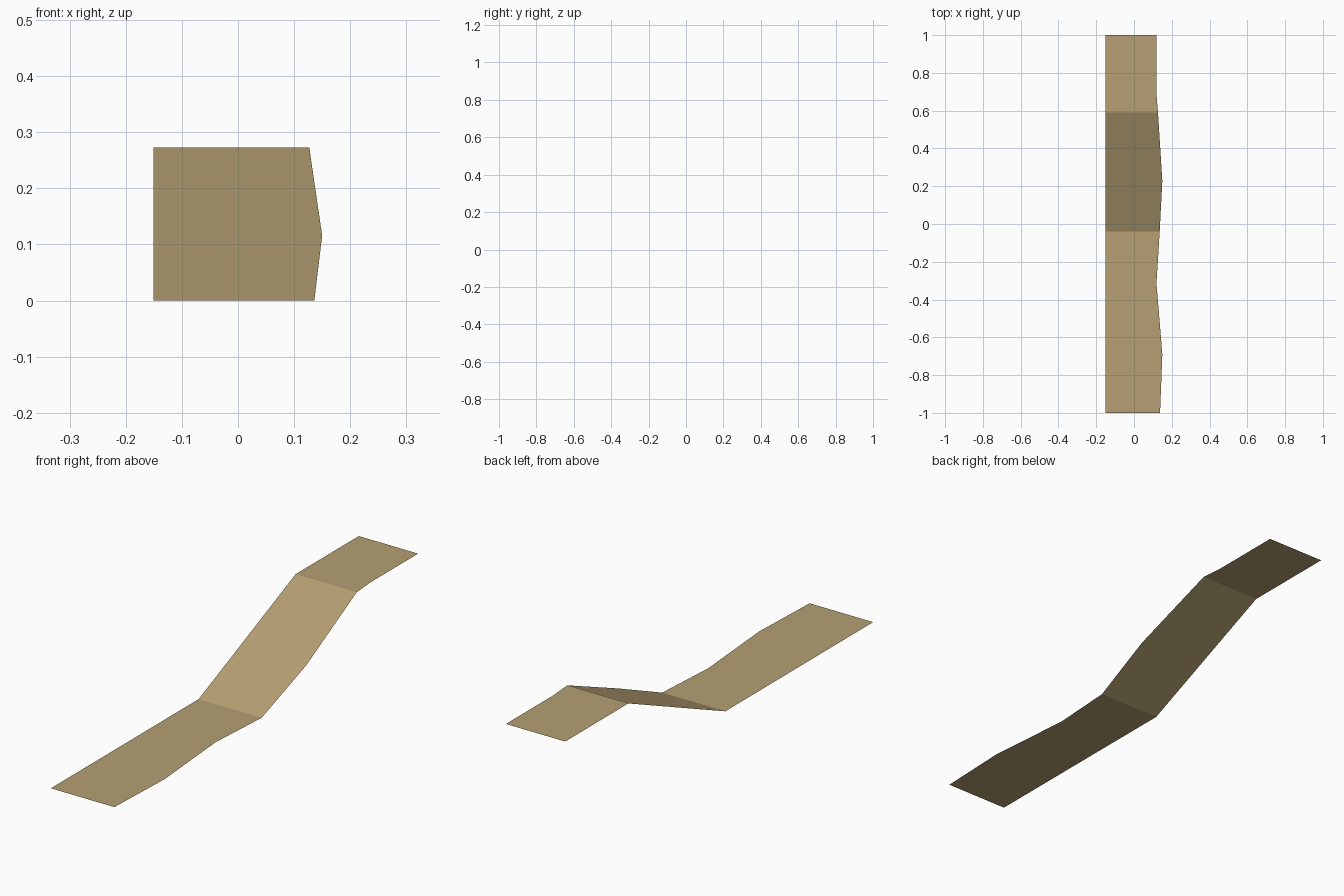
import bpy, bmesh

if "Cube" in bpy.data.objects:
    bpy.data.objects.remove(bpy.data.objects["Cube"])

# Path stations along the walkway: (y, z, right edge x); the left edge is straight
LEFT = -0.151
stations = [
    (-1.00, 0.000, 0.138),
    (-0.69, 0.000, 0.150),
    (-0.315, 0.000, 0.119),
    (-0.04, 0.000, 0.136),   # foot of the slope
    (0.228, 0.116, 0.150),
    (0.59, 0.273, 0.127),    # top of the slope
    (0.69, 0.273, 0.119),
    (1.00, 0.273, 0.119),
]

# Thin sheet: one quad between each pair of stations
bm = bmesh.new()
rows = [(bm.verts.new((LEFT, y, z)), bm.verts.new((x, y, z))) for y, z, x in stations]
for (l0, r0), (l1, r1) in zip(rows, rows[1:]):
    bm.faces.new((l0, r0, r1, l1))

mesh = bpy.data.meshes.new("path_strip")
bm.to_mesh(mesh)
bm.free()
strip = bpy.data.objects.new("path_strip", mesh)
bpy.context.collection.objects.link(strip)

# Sandy tan
mat = bpy.data.materials.new("sand")
mat.diffuse_color = (0.46, 0.35, 0.17, 1)
mat.use_nodes = True
mat.node_tree.nodes["Principled BSDF"].inputs["Base Color"].default_value = mat.diffuse_color
mesh.materials.append(mat)
